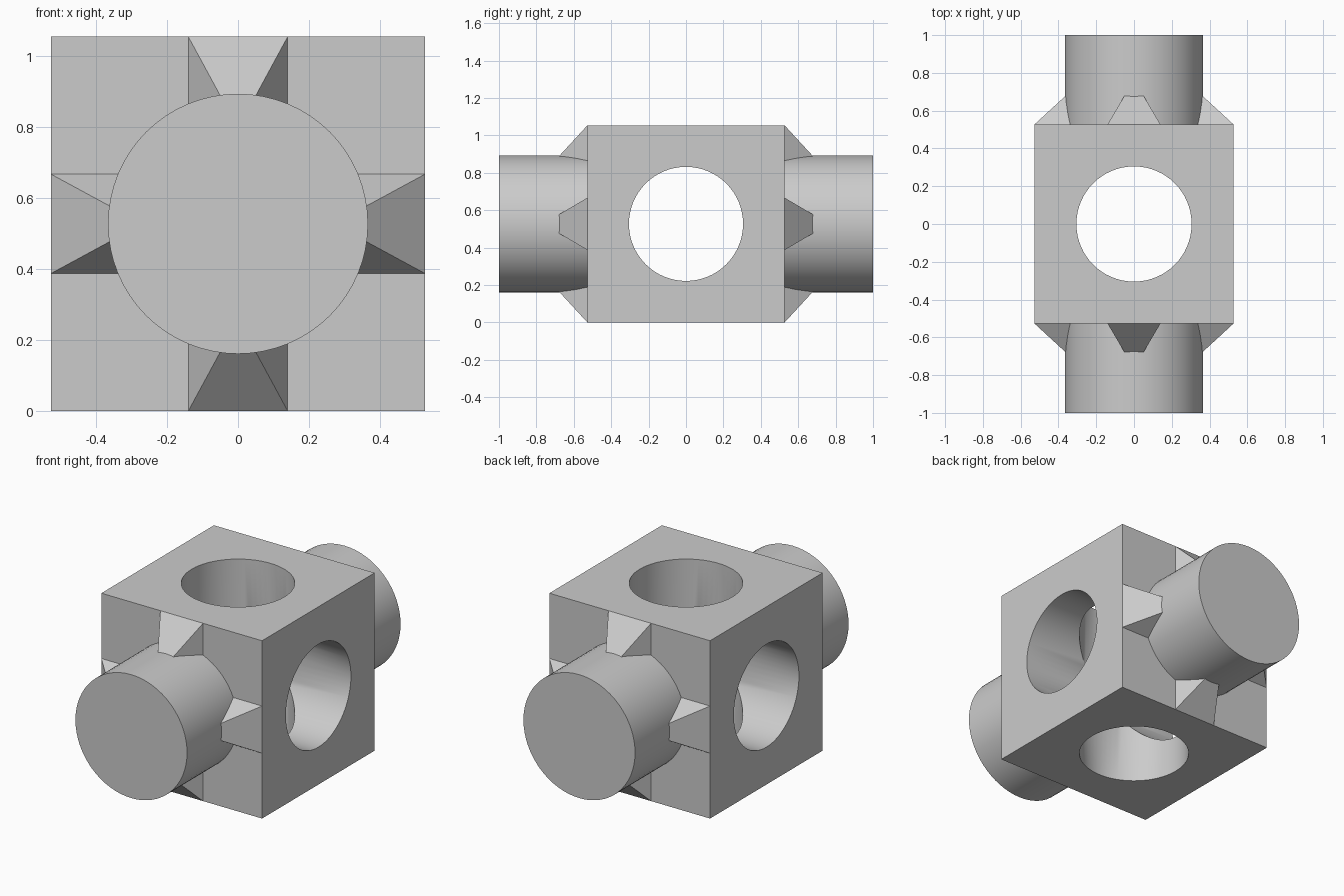
import bpy, bmesh, math
from mathutils import Matrix

if "Cube" in bpy.data.objects:
    bpy.data.objects.remove(bpy.data.objects["Cube"])

H = 0.527          # half size of the block, also its centre height
SHAFT_R = 0.366
HOLE_R = 0.305


def make(name, bm):
    bmesh.ops.recalc_face_normals(bm, faces=bm.faces)
    mesh = bpy.data.meshes.new(name)
    bm.to_mesh(mesh)
    bm.free()
    ob = bpy.data.objects.new(name, mesh)
    bpy.context.collection.objects.link(ob)
    ob.location.z = H
    return ob


def cylinder(name, radius, length, axis):
    bm = bmesh.new()
    rot = {'x': Matrix.Rotation(math.pi / 2, 4, 'Y'),
           'y': Matrix.Rotation(math.pi / 2, 4, 'X'),
           'z': Matrix.Identity(4)}[axis]
    bmesh.ops.create_cone(bm, cap_ends=True, segments=64, radius1=radius,
                          radius2=radius, depth=length, matrix=rot)
    return make(name, bm)


def boolean(target, tool, operation):
    mod = target.modifiers.new(tool.name, 'BOOLEAN')
    mod.operation = operation
    mod.solver = 'EXACT'
    mod.object = tool
    bpy.context.view_layer.objects.active = target
    bpy.ops.object.modifier_apply(modifier=mod.name)
    bpy.data.objects.remove(tool)


# Central block
bm = bmesh.new()
bmesh.ops.create_cube(bm, size=2 * H)
block = make("block", bm)

# Shaft running front to back, then the two crossing holes
boolean(block, cylinder("shaft", SHAFT_R, 2.0, 'y'), 'UNION')
boolean(block, cylinder("side_hole", HOLE_R, 2.4, 'x'), 'DIFFERENCE')
boolean(block, cylinder("vertical_hole", HOLE_R, 2.4, 'z'), 'DIFFERENCE')

# Small sloping webs where the shaft meets the middle of each block edge
bm = bmesh.new()
for end in (-1, 1):
    for quarter in range(4):
        rot = Matrix.Rotation(quarter * math.pi / 2, 4, 'Y')
        outline = [(H, H, 0.14), (0.68, SHAFT_R - 0.005, 0.05), (H, SHAFT_R - 0.03, 0.14)]
        verts = [bm.verts.new(rot @ Matrix.Translation((s * w, end * y, z)).translation)
                 for s in (-1, 1) for y, z, w in outline]
        bm.faces.new(verts[:3])
        bm.faces.new(verts[3:])
        for i in range(3):
            j = (i + 1) % 3
            bm.faces.new((verts[i], verts[j], verts[j + 3], verts[i + 3]))
make("edge_webs", bm)

# Smooth round walls, crisp edges
bpy.ops.object.select_all(action='DESELECT')
block.select_set(True)
bpy.context.view_layer.objects.active = block
bpy.ops.object.shade_smooth_by_angle(angle=math.radians(30))
